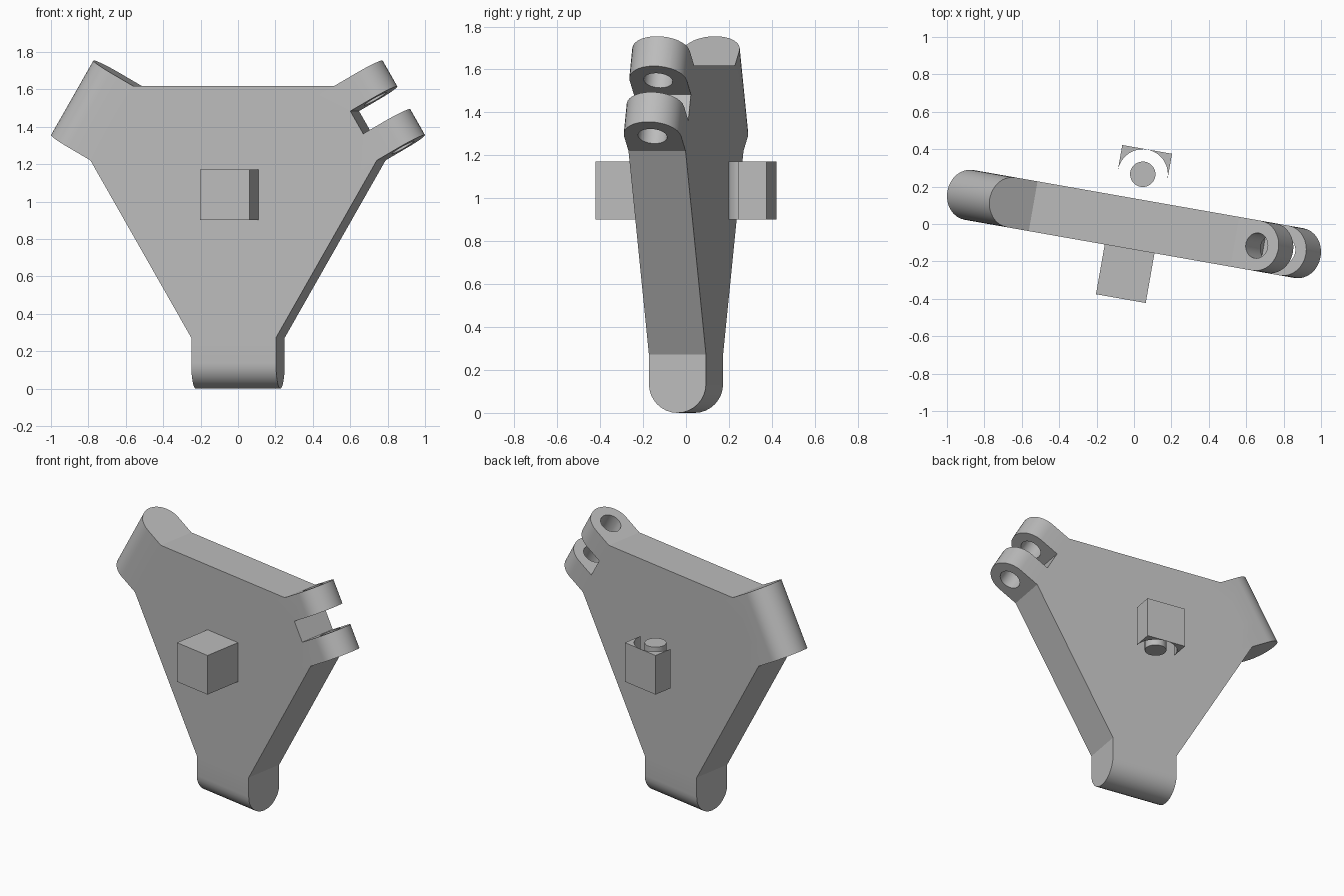
import bpy, bmesh
from math import radians, cos, sin, pi
from mathutils import Matrix, Vector

if "Cube" in bpy.data.objects:
    bpy.data.objects.remove(bpy.data.objects["Cube"], do_unlink=True)

REACH = 1.037      # plate centre to the end of a lug
NECK = 0.765       # plate centre to the root of a lug
HALF_W = 0.23      # half width of a lug
HALF_T = 0.135     # half thickness of the plate
HOLE = 0.068
SLOT = 0.07        # half width of a fork slot
TURN = Matrix.Translation((0, 0, REACH)) @ Matrix.Rotation(radians(-10), 4, "Z")

grey = bpy.data.materials.new("plain grey")
grey.use_nodes = True
grey.diffuse_color = (0.5, 0.5, 0.5, 1)
grey.node_tree.nodes["Principled BSDF"].inputs["Base Color"].default_value = (0.5, 0.5, 0.5, 1)


def prism(name, outline, low, high, frame):
    """Extrude a 2D outline from low to high along the third axis of frame."""
    bm = bmesh.new()
    face = bm.faces.new([bm.verts.new((a, b, low)) for a, b in outline])
    top = bmesh.ops.extrude_face_region(bm, geom=[face])["geom"]
    bmesh.ops.translate(bm, vec=(0, 0, high - low),
                        verts=[g for g in top if isinstance(g, bmesh.types.BMVert)])
    bmesh.ops.recalc_face_normals(bm, faces=bm.faces)
    bm.transform(TURN @ frame)
    bmesh.ops.recalc_face_normals(bm, faces=bm.faces)
    mesh = bpy.data.meshes.new(name)
    bm.to_mesh(mesh)
    bm.free()
    mesh.materials.append(grey)
    obj = bpy.data.objects.new(name, mesh)
    bpy.context.collection.objects.link(obj)
    return obj


def arc(x, y, radius, start, end, steps):
    angles = [start + (end - start) * i / steps for i in range(steps + 1)]
    return [(x + radius * cos(t), y + radius * sin(t)) for t in angles]


def circle(x, y, radius, steps=32):
    return arc(x, y, radius, 0, 2 * pi, steps)[:-1]


def rect(x0, x1, y0, y1):
    return [(x0, y0), (x1, y0), (x1, y1), (x0, y1)]


def select_only(obj):
    bpy.ops.object.select_all(action="DESELECT")
    obj.select_set(True)
    bpy.context.view_layer.objects.active = obj


def combine(target, tool, operation):
    mod = target.modifiers.new("combine", "BOOLEAN")
    mod.operation, mod.solver, mod.object = operation, "EXACT", tool
    select_only(target)
    bpy.ops.object.modifier_apply(modifier=mod.name)
    bpy.data.objects.remove(tool, do_unlink=True)


def axes(first, second, third):
    return Matrix((first, second, third)).transposed().to_4x4()


# Three-cornered plate
X, Y, Z = Vector((1, 0, 0)), Vector((0, 1, 0)), Vector((0, 0, 1))
flat = axes(X, Z, -Y)
arms = [radians(a) for a in (-90, 30, 150)]
corners = [(NECK * cos(t) - s * HALF_W * sin(t), NECK * sin(t) + s * HALF_W * cos(t))
           for t in arms for s in (-1, 1)]
plate = prism("plate", corners, -HALF_T, HALF_T, flat)

# Rounded lugs with pin holes; the upper two are forked
pin_at = REACH - HALF_T
for index, t in enumerate(arms):
    along = Vector((cos(t), 0, sin(t)))
    across = Vector((-sin(t), 0, cos(t)))
    frame = axes(along, Y, across)
    profile = [(NECK - 0.1, HALF_T), (NECK - 0.1, -HALF_T)]
    profile += arc(pin_at, 0, HALF_T, -pi / 2, pi / 2, 16)
    combine(plate, prism("lug", profile, -HALF_W, HALF_W, frame), "UNION")
    combine(plate, prism("hole", circle(pin_at, 0, HOLE), -0.3, 0.3, frame), "DIFFERENCE")
    if index:
        slot = prism("slot", rect(NECK + 0.007, REACH + 0.1, -0.2, 0.2), -SLOT, SLOT, frame)
        combine(plate, slot, "DIFFERENCE")

# Square block on the front
upright = axes(X, Y, Z)
block = prism("front_block", rect(-HALF_T, HALF_T, -3 * HALF_T, -HALF_T),
              -HALF_T, HALF_T, upright)

# Thin hollowed cover and the pin inside it on the back
mid = 2 * HALF_T
hollow = [(HALF_T, mid), (HALF_T, mid + HALF_T), (-HALF_T, mid + HALF_T), (-HALF_T, mid)]
hollow += arc(0, mid, HALF_T - 0.001, pi, 0, 24)
cover = prism("back_cover", hollow, -HALF_T, HALF_T, upright)
pin = prism("back_pin", circle(0, mid, HOLE), -HALF_T, HALF_T, upright)

for part in (plate, block, cover, pin):
    select_only(part)
    bpy.ops.object.shade_smooth_by_angle(angle=radians(28))
